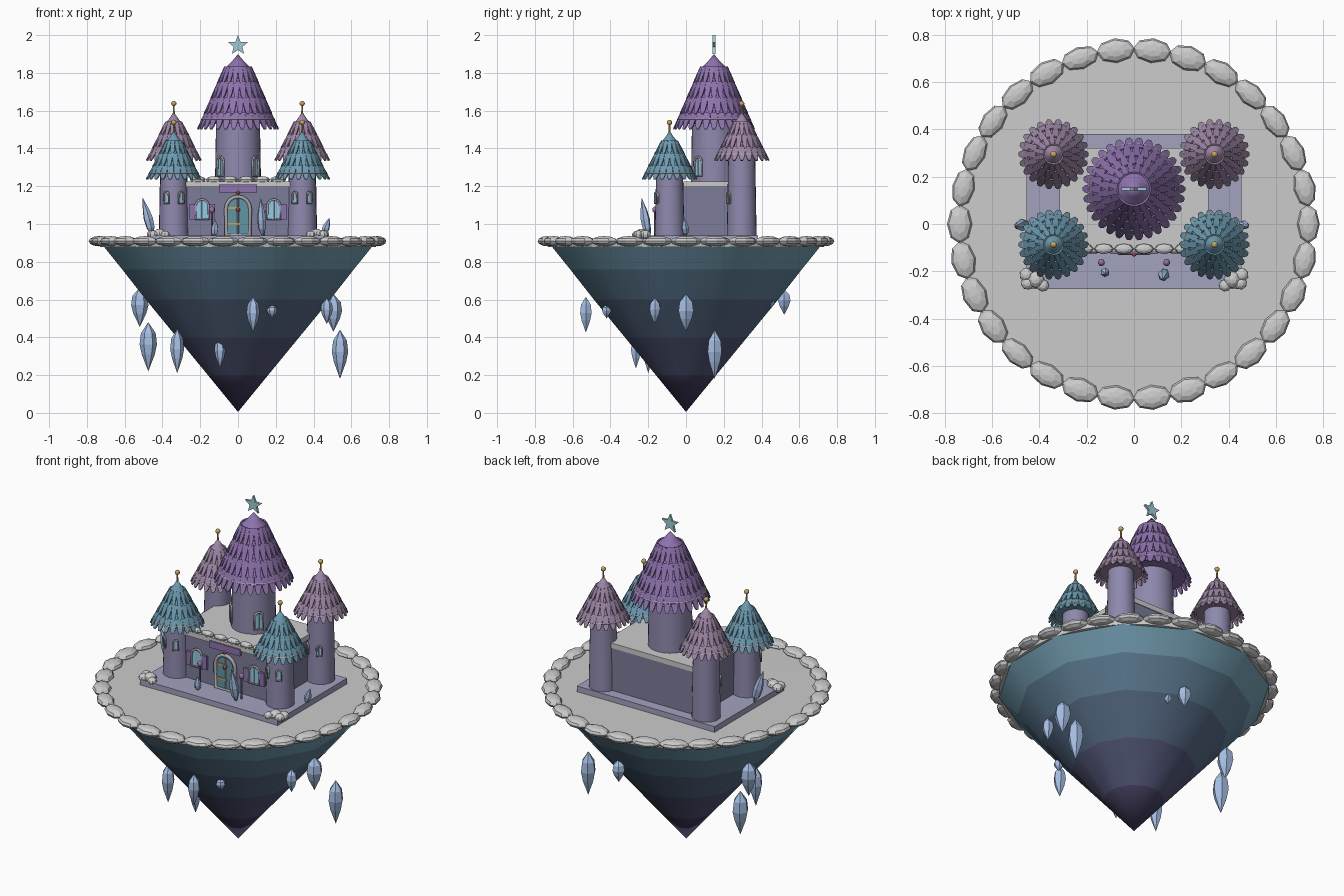
import bpy, bmesh, math, random
from math import sin, cos, pi, radians
from mathutils import Vector, Matrix

if "Cube" in bpy.data.objects:
    bpy.data.objects.remove(bpy.data.objects["Cube"])

random.seed(4)
MATS = {}
COL = dict(wall=(.27, .25, .42), hall=(.2, .2, .32), plate=(.36, .36, .52), purple=(.27, .17, .42),
           teal=(.15, .32, .43), mauve=(.34, .24, .38), crystal=(.38, .52, .78), glass=(.3, .6, .8),
           gold=(.55, .38, .12), trim=(.4, .38, .42), red=(.6, .08, .08), star=(.35, .6, .65), door=(.12, .3, .36),
           isl0=(.06, .05, .12), isl1=(.08, .09, .18), isl2=(.09, .14, .23), isl3=(.12, .22, .32), isl4=(.18, .36, .47))


def mat(key):
    if key not in MATS:
        MATS[key] = bpy.data.materials.new(key)
        MATS[key].diffuse_color = (*COL[key], 1)
    return MATS[key]


def make(name, bm, col=None, smooth=None):
    bmesh.ops.recalc_face_normals(bm, faces=bm.faces)
    me = bpy.data.meshes.new(name)
    bm.to_mesh(me)
    bm.free()
    ob = bpy.data.objects.new(name, me)
    bpy.context.collection.objects.link(ob)
    if col:
        me.materials.append(mat(col))
    if smooth:
        bpy.ops.object.select_all(action='DESELECT')
        ob.select_set(True)
        bpy.context.view_layer.objects.active = ob
        bpy.ops.object.shade_smooth_by_angle(angle=radians(smooth))
    return ob


def lathe(name, prof, x=0, y=0, n=24, col=None, smooth=40, turn=0):
    """Revolve (radius, z) points; a radius of 0 becomes a pole."""
    bm = bmesh.new()
    rings = []
    for r, z in prof:
        k = n if r > 0 else 1
        rings.append([bm.verts.new((x + r * cos(turn + 2 * pi * i / n), y + r * sin(turn + 2 * pi * i / n), z))
                      for i in range(k)])
    for a, b in zip(rings, rings[1:]):
        for i in range(n):
            j = (i + 1) % n
            f = [a[i % len(a)], a[j % len(a)], b[j % len(b)], b[i % len(b)]]
            bm.faces.new(list(dict.fromkeys(f)))
    return make(name, bm, col, smooth)


def box(name, lo, hi, col=None):
    bm = bmesh.new()
    lo, hi = Vector(lo), Vector(hi)
    bmesh.ops.create_cube(bm, size=1, matrix=Matrix.Translation((lo + hi) / 2) @ Matrix.Diagonal((*(hi - lo), 1)))
    return make(name, bm, col)


def ball(name, loc, size, col=None, rot=0, seg=8, rings=6, smooth=None):
    bm = bmesh.new()
    m = Matrix.Translation(loc) @ Matrix.Rotation(rot, 4, 'Z') @ Matrix.Diagonal((*size, 1))
    bmesh.ops.create_uvsphere(bm, u_segments=seg, v_segments=rings, radius=1, matrix=m)
    return make(name, bm, col, smooth)


def ring(name, x, y, z, R, r, col):
    lathe(name, [(R + r * cos(a), z + r * sin(a)) for a in [i * pi / 3 for i in range(7)]], x, y, 32, col, 60)


def arch_pts(w, h):
    return [(-w, 0)] + [(w * cos(a), h - w + w * sin(a)) for a in [pi - i * pi / 8 for i in range(9)]] + [(w, 0)]


def arch(name, w, h, loc, ang=0, col='glass', tube=.006, frame='trim'):
    """Arched pane with a tube frame; ang turns it from -y toward +x."""
    m = Matrix.Translation(loc) @ Matrix.Rotation(ang, 4, 'Z')
    bm = bmesh.new()
    f = bm.faces.new([bm.verts.new((x, -.004, z)) for x, z in arch_pts(w, h)])
    out = bmesh.ops.extrude_face_region(bm, geom=[f])
    bmesh.ops.translate(bm, vec=(0, .02, 0), verts=[v for v in out['geom'] if isinstance(v, bmesh.types.BMVert)])
    make(name, bm, col).matrix_world = m
    cu = bpy.data.curves.new(name + "_frame", 'CURVE')
    cu.dimensions, cu.bevel_depth, cu.bevel_resolution = '3D', tube, 1
    for pts in (arch_pts(w, h), [(0, 0), (0, h)]):
        sp = cu.splines.new('POLY')
        sp.points.add(len(pts) - 1)
        for p, (x, z) in zip(sp.points, pts):
            p.co = (x, -.006, z, 1)
            p.radius = 1 if len(pts) > 2 else .4
        sp.use_cyclic_u = len(pts) > 2
    cu.materials.append(mat(frame))
    ob = bpy.data.objects.new(name + "_frame", cu)
    bpy.context.collection.objects.link(ob)
    ob.matrix_world = m


def roof(name, x, y, r0, z0, r1, z1, apex, rows, n, col):
    """Cone body, rows of pointed tiles, a plain cap and a trim ring."""
    lathe(name + "_body", [(0, z0 + .03), (r0 - .03, z0 + .03), (r1 - .015, z1), (0, apex - .01)], x, y, 24, col)
    lathe(name + "_cap", [(0, z1 - .005), (r1, z1 - .005), (r1 * .45, z1 + (apex - z1) * .45), (0, apex)], x, y, 20, col)
    bm = bmesh.new()
    for k in range(rows):
        t = k / rows
        R, Z = r0 + (r1 - r0) * t, z0 + (z1 - z0) * t
        dr, dz = (r1 - r0) / rows, (z1 - z0) / rows
        m = round(n * (1 - .45 * t))
        step = 2 * pi / m
        for i in range(m):
            a = (i + .5 * (k % 2)) * step
            # half-width (in steps) and height (in rows) of one tile
            shape = [(-.5, 1.1), (.5, 1.1), (.5, .75), (.34, .25), (.15, .02), (-.15, .02), (-.34, .25), (-.5, .75)]
            bm.faces.new([bm.verts.new((x + (R + dr * v * 1.05) * cos(a + u * step),
                                        y + (R + dr * v * 1.05) * sin(a + u * step), Z + dz * v)) for u, v in shape])
    ob = make(name + "_tiles", bm, col)
    md = ob.modifiers.new("thickness", 'SOLIDIFY')
    md.thickness, md.offset = .007, 0
    f = .17
    ring(name + "_trim", x, y, z0 + (z1 - z0) * f, r0 + (r1 - r0) * f - .002, .006, 'trim')


def crystal(name, base, tip, r):
    """Six-sided crystal with a short end at base and a long point at tip."""
    L = (Vector(tip) - Vector(base)).length
    ob = lathe(name, [(0, 0), (r * .85, L * .22), (r, L * .45), (r * .75, L * .66), (0, L)], 0, 0, 6, 'crystal', None)
    ob.rotation_euler = (Vector(tip) - Vector(base)).to_track_quat('Z', 'Y').to_euler()
    ob.location = base


# floating island: smooth cone in colour bands, grey ground, stone rim
isl = lathe("island_rock", [(0, .005), (.165, .2), (.335, .4), (.505, .6), (.635, .76), (.735, .88), (0, .88)],
            n=12, turn=pi / 12, col='isl0', smooth=45)
for k in ('isl1', 'isl2', 'isl3', 'isl4'):
    isl.data.materials.append(mat(k))
for p in isl.data.polygons:
    p.material_index = min(4, int(p.center.z / .18))
lathe("ground", [(0, .878), (.73, .878), (.735, .905), (0, .91)], n=40)
for i in range(30):
    a = 2 * pi * i / 30
    ball("rim_stone", (.737 * cos(a), .737 * sin(a), .909),
         (.05 + random.uniform(-.004, .004), .082, .027), rot=a)

# castle plinth and hall
box("plinth", (-.455, -.275, .9), (.455, .38, .94), 'plate')
box("hall", (-.3, -.11, .94), (.3, .318, 1.2), 'hall')
box("hall_roof", (-.315, -.118, 1.195), (.315, .322, 1.225))
for i in range(6):
    ball("parapet_stone", ((i - 2.5) * .085, -.105, 1.235), (.042, .022, .018))

# central tower with star
cy = .148
lathe("main_tower", [(0, 1.2), (.122, 1.2), (.116, 1.56), (0, 1.56)], 0, cy, 32, 'wall')
roof("main_roof", 0, cy, .215, 1.5, .075, 1.825, 1.9, 4, 30, 'purple')
bm = bmesh.new()
rim = [bm.verts.new(((.055 if i % 2 == 0 else .024) * sin(i * pi / 5), 0,
                     (.055 if i % 2 == 0 else .024) * cos(i * pi / 5))) for i in range(10)]
out = bmesh.ops.extrude_face_region(bm, geom=[bm.faces.new(rim)])
bmesh.ops.translate(bm, vec=(0, .014, 0), verts=[v for v in out['geom'] if isinstance(v, bmesh.types.BMVert)])
make("star", bm, 'star').location = (0, cy - .007, 1.945)

for s in (-1, 1):
    a = s * radians(48)
    arch("main_tower_window", .024, .1, (.119 * sin(a), cy - .119 * cos(a), 1.255), a)
    # corner towers: front pair teal, back pair mauve and taller
    for nm, y, up, col in (("front", -.087, 0, 'teal'), ("back", .295, .1, 'mauve')):
        x = s * .34
        lathe(nm + "_tower", [(0, .93), (.079, .93), (.071, 1.28 + up), (0, 1.28 + up)], x, y, 24, 'wall')
        roof(nm + "_roof", x, y, .146, 1.235 + up, .046, 1.435 + up, 1.495 + up, 3, 22, col)
        lathe(nm + "_finial", [(.006, 1.47 + up), (.004, 1.535 + up)], x, y, 8, 'gold')
        ball(nm + "_finial_ball", (x, y, 1.538 + up), (.014,) * 3, 'gold', seg=12, rings=8, smooth=60)
        for b in (-29, 29):
            b = radians(b)
            arch(nm + "_tower_window", .014, .06, (x + .075 * sin(b), y - .075 * cos(b), 1.11), b, tube=.005)
    # hall windows with shutters, hinges, lamps, rock clusters
    arch("hall_window", .034, .105, (s * .19, -.112, 1.025))
    for d in (-.053, .053):
        box("shutter", (s * .19 + d - .015, -.122, 1.025), (s * .19 + d + .015, -.108, 1.105), 'purple')
    lathe("lamp_post", [(.006, .935), (.005, 1.07)], s * .138, -.163, 8, 'hall')
    ball("lamp", (s * .138, -.163, 1.075), (.015, .015, .018), 'purple', seg=10, smooth=60)
    for dx, dy, r in ((0, 0, .036), (.035, -.015, .028), (-.03, -.025, .026), (.04, .02, .03)):
        ball("corner_rock", (s * (.415 + dx), -.235 + dy, .935 + r * .3), (r, r, r * .8), rot=dx * 30)

# door
arch("door", .064, .205, (0, -.114, .94), 0, 'door', .011)
for z in (1.0, 1.085):
    box("hinge", (-.055, -.124, z - .005), (.01, -.116, z + .005), 'gold')
ball("door_gem", (0, -.125, 1.075), (.012,) * 3, 'red')
box("plaque", (-.1, -.126, 1.168), (.1, -.108, 1.208), 'purple')
ball("plaque_gem", (0, -.128, 1.165), (.01,) * 3, 'red')

# crystals standing on the plinth
for b, t, r in (((-.45, 0, .935), (-.505, -.01, 1.14), .026), ((.13, -.2, .93), (.12, -.235, 1.14), .025),
                ((-.125, -.2, .93), (-.12, -.21, 1.025), .02), ((.45, .0, .935), (.485, -.01, 1.035), .02)):
    crystal("ground_crystal", b, t, r)

# crystals hanging in the air: x, y, bottom, top, radius
for x, y, z0, z1, r in ((-.52, .15, .455, .665, .046), (-.475, .165, .22, .48, .046), (-.322, -.2, .21, .445, .037),
                        (-.095, -.265, .235, .41, .03), (.08, -.53, .425, .615, .035), (.18, -.42, .5, .575, .028),
                        (.505, 0, .43, .63, .046), (.47, -.165, .47, .61, .032), (.54, .152, .18, .44, .043),
                        (.08, .52, .52, .655, .038), (.14, .45, .55, .64, .028)):
    crystal("hanging_crystal", (x, y, z1), (x, y, z0), r)

for m in bpy.data.materials:
    if m.users and not m.is_grease_pencil:
        m.use_nodes = True
        m.node_tree.nodes["Principled BSDF"].inputs["Base Color"].default_value = m.diffuse_color
